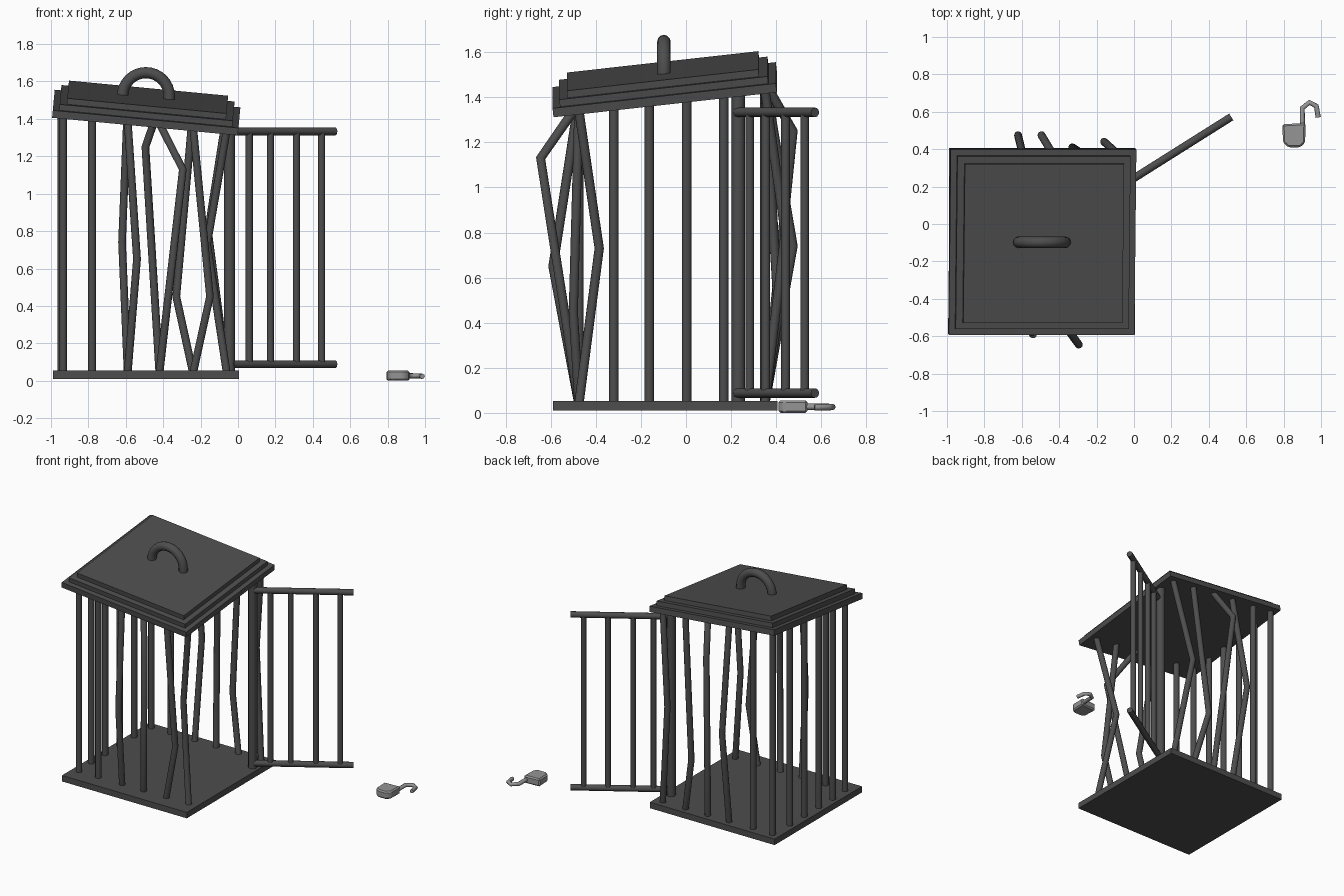
import bpy, bmesh, math
from mathutils import Vector, Euler

if "Cube" in bpy.data.objects:
    bpy.data.objects.remove(bpy.data.objects["Cube"])

iron = bpy.data.materials.new("dark_iron")
iron.diffuse_color = (0.075, 0.075, 0.075, 1)
iron.use_nodes = True
iron.node_tree.nodes["Principled BSDF"].inputs["Base Color"].default_value = iron.diffuse_color
steel = bpy.data.materials.new("steel")
steel.diffuse_color = (0.3, 0.3, 0.3, 1)
steel.use_nodes = True
steel.node_tree.nodes["Principled BSDF"].inputs["Base Color"].default_value = steel.diffuse_color

CX, CY = -0.4925, -0.0925
TILT = Euler((math.atan(0.112), math.atan(0.095), 0))


def roof_z(x, y):
    return 1.414 - 0.095 * (x - CX) + 0.112 * (y - CY)


def slab(name, loc, size, rot=(0, 0, 0)):
    bpy.ops.mesh.primitive_cube_add(size=1, location=loc, rotation=rot)
    o = bpy.context.object
    o.name = name
    o.scale = size
    o.data.materials.append(iron)
    return o


def tube(name, pts, r=0.021, mat=iron, res=4):
    c = bpy.data.curves.new(name, 'CURVE')
    c.dimensions = '3D'
    c.bevel_depth = r
    c.bevel_resolution = res
    c.use_fill_caps = True
    s = c.splines.new('POLY')
    s.points.add(len(pts) - 1)
    for p, q in zip(s.points, pts):
        p.co = (*q, 1)
    c.materials.append(mat)
    o = bpy.data.objects.new(name, c)
    bpy.context.collection.objects.link(o)
    return o


def bar(name, x, y, mid=None, r=0.021):
    pts = [(x, y, 0.04)] + ([mid] if mid else []) + [(x, y, roof_z(x, y) + 0.01)]
    tube(name, pts, r)


# floor
slab("floor", (CX, CY, 0.032), (0.995, 0.995, 0.043))

# tilted stepped roof
up = TILT.to_matrix() @ Vector((0, 0, 1))
h = 0
for i, (w, t) in enumerate(((0.997, 0.04), (0.93, 0.032), (0.855, 0.032))):
    slab(f"roof_tier_{i + 1}", Vector((CX, CY, 1.414)) + up * (h + t / 2), (w, w, t), TILT)
    h += t

# ring handle
arc = [(CX + 0.125 * math.cos(a), -0.098, 1.522 + 0.125 * math.sin(a))
       for a in (math.pi * k / 16 for k in range(17))]
tube("handle", [(arc[0][0], -0.098, 1.48)] + arc + [(arc[-1][0], -0.098, 1.48)], 0.03)

# front and back bars, some bent
xs = (-0.935, -0.78, -0.59, -0.42, -0.24, -0.06)
front_mid = (None, None, (-0.54, -0.59, 0.65), (-0.295, -0.645, 1.13),
             (-0.15, -0.50, 0.45), (-0.165, -0.385, 0.73))
back_mid = (None, None, (-0.62, 0.475, 0.74), (-0.495, 0.475, 1.25),
            (-0.33, 0.41, 0.45), (-0.16, 0.44, 0.80))
for i, x in enumerate(xs):
    bar(f"front_bar_{i + 1}", x, -0.475, front_mid[i])
    bar(f"back_bar_{i + 1}", x, 0.35, back_mid[i])

# left wall bars
for i, y in enumerate((-0.32, -0.163, 0.003, 0.168)):
    bar(f"left_bar_{i + 1}", -0.945, y)

# hinge post and open door on the right
bar("hinge_post", -0.045, 0.232, None, 0.03)


def door_y(x):
    return 0.245 + 0.63 * x


for n, z in (("bottom", 0.088), ("top", 1.333)):
    tube(f"door_{n}_rail", [(-0.03, door_y(-0.03), z), (0.52, door_y(0.52), z)], 0.021)
for i, x in enumerate((0.06, 0.173, 0.312, 0.447)):
    tube(f"door_bar_{i + 1}", [(x, door_y(x), 0.088), (x, door_y(x), 1.333)], 0.019)

# open padlock lying on the ground
bm = bmesh.new()
outline = ((0.793, 0.533), (0.797, 0.435), (0.825, 0.41), (0.888, 0.41), (0.915, 0.435), (0.917, 0.54))
f = bm.faces.new([bm.verts.new((x, y, 0.0)) for x, y in outline])
ext = bmesh.ops.extrude_face_region(bm, geom=[f])
bmesh.ops.translate(bm, vec=(0, 0, 0.055), verts=[v for v in ext["geom"] if isinstance(v, bmesh.types.BMVert)])
bmesh.ops.recalc_face_normals(bm, faces=bm.faces)
me = bpy.data.meshes.new("padlock_body")
bm.to_mesh(me)
bm.free()
me.materials.append(steel)
body = bpy.data.objects.new("padlock_body", me)
bpy.context.collection.objects.link(body)
bev = body.modifiers.new("bevel", 'BEVEL')
bev.width = 0.009
bev.segments = 1

tube("padlock_shackle", [(0.9, 0.52, 0.027), (0.9, 0.62, 0.027), (0.938, 0.65, 0.026),
                         (0.975, 0.63, 0.025), (0.985, 0.57, 0.024)], 0.014, steel, 2)
